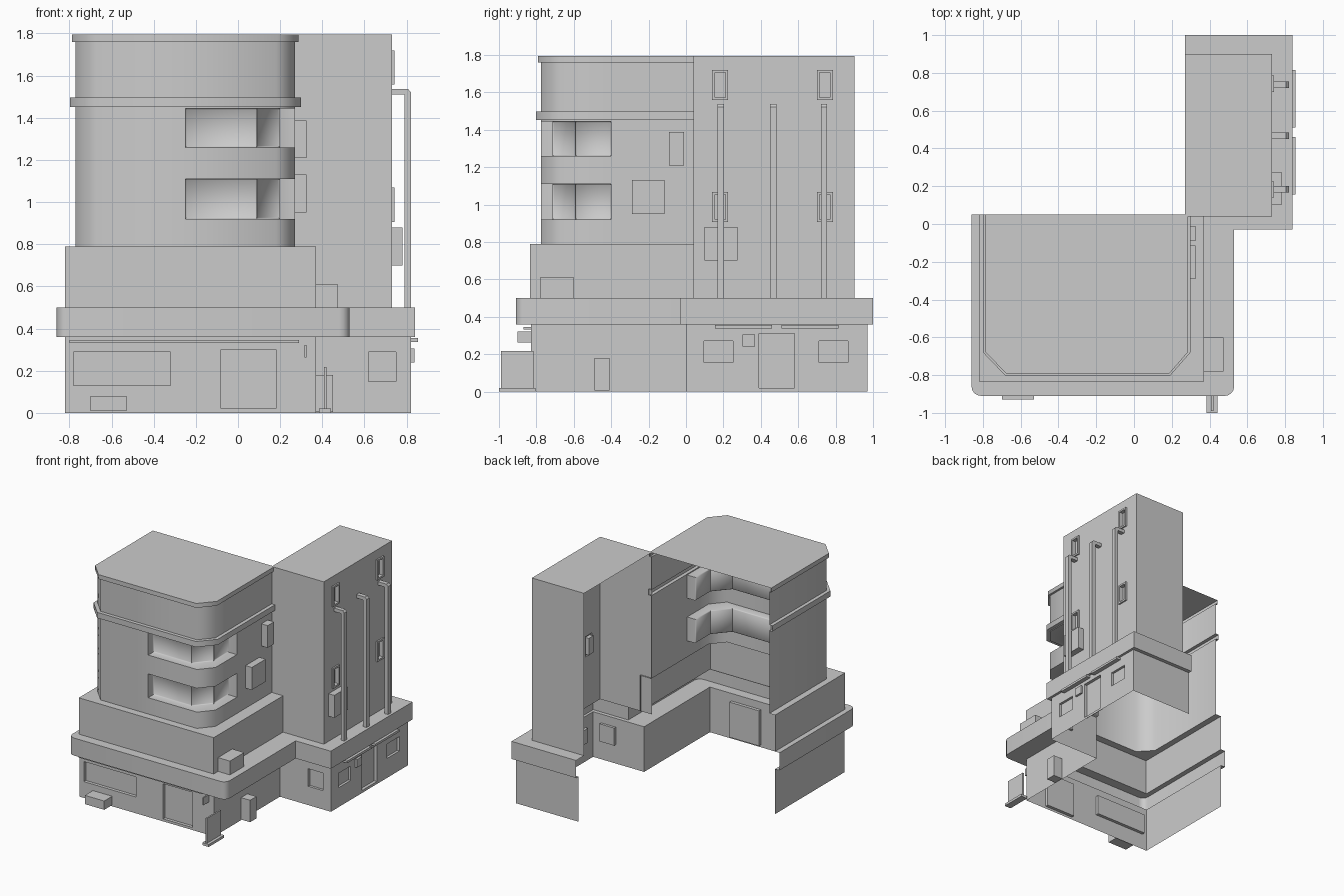
import bpy, bmesh
from math import sin, cos, pi, radians
from mathutils import Vector

if "Cube" in bpy.data.objects:
    bpy.data.objects.remove(bpy.data.objects["Cube"])

TOP = 1.795


def make(name, polys, smooth=None, inset=None):
    """Object from polygons given as coordinates; shared corners are merged."""
    bm = bmesh.new()
    seen = {}
    for poly in polys:
        vs = []
        for p in poly:
            k = tuple(round(c, 4) for c in p)
            if k not in seen:
                seen[k] = bm.verts.new(k)
            if seen[k] not in vs:
                vs.append(seen[k])
        if len(vs) > 2 and not bm.faces.get(vs):
            bm.faces.new(vs)
    bm.normal_update()
    if inset:
        fs = [f for f in bm.faces if abs(f.normal.z) < .1 and
              all((round(v.co.x, 3), round(v.co.y, 3)) in inset for v in f.verts)]
        bmesh.ops.inset_individual(bm, faces=fs, thickness=.009, depth=-.008)
    me = bpy.data.meshes.new(name)
    bm.to_mesh(me)
    bm.free()
    ob = bpy.data.objects.new(name, me)
    bpy.context.collection.objects.link(ob)
    if smooth:
        bpy.ops.object.select_all(action='DESELECT')
        ob.select_set(True)
        bpy.context.view_layer.objects.active = ob
        bpy.ops.object.shade_smooth_by_angle(angle=radians(smooth))
    return ob


def loft(rings):
    """Quads between successive (path, z) rings of equal point count."""
    out = []
    for (a, za), (b, zb) in zip(rings, rings[1:]):
        for i in range(len(a) - 1):
            out.append([(*a[i], za), (*a[i + 1], za), (*b[i + 1], zb), (*b[i], zb)])
    return out


def panel(p0, p1, z0, z1, openings=()):
    """Wall sheet with framed recesses (u0, u1, z0, z1, out, frame, depth)."""
    a, b = Vector((*p0, 0)), Vector((*p1, 0))
    d = (b - a).normalized()
    n = d.cross(Vector((0, 0, 1)))
    P = lambda u, z, o=0: tuple(a + d * u + n * o + Vector((0, 0, z)))
    us = sorted({0, (b - a).length, *[v for o in openings for v in o[:2]]})
    zs = sorted({z0, z1, *[v for o in openings for v in o[2:4]]})
    out = []
    for ua, ub in zip(us, us[1:]):
        for za, zb in zip(zs, zs[1:]):
            um, zm = (ua + ub) / 2, (za + zb) / 2
            if not any(o[0] < um < o[1] and o[2] < zm < o[3] for o in openings):
                out.append([P(ua, za), P(ub, za), P(ub, zb), P(ua, zb)])
    for ua, ub, za, zb, pro, w, dep in openings:
        def ring(i, o):
            return [P(ua + i, za + i, o), P(ub - i, za + i, o),
                    P(ub - i, zb - i, o), P(ua + i, zb - i, o)]
        rs = [ring(0, 0), ring(0, pro), ring(w, pro), ring(w, -dep)]
        for r, s in zip(rs, rs[1:]):
            out += [[r[i], r[(i + 1) % 4], s[(i + 1) % 4], s[i]] for i in range(4)]
        out.append(rs[-1])
    return out


def prism(name, pts, y0, y1):
    """Solid from an XZ outline extruded along y."""
    n = len(pts)
    f = [(x, y0, z) for x, z in pts]
    k = [(x, y1, z) for x, z in pts]
    sides = [[f[i], k[i], k[(i + 1) % n], f[(i + 1) % n]] for i in range(n)]
    ob = make(name, [f, k[::-1]] + sides)
    bm = bmesh.new()
    bm.from_mesh(ob.data)
    bmesh.ops.recalc_face_normals(bm, faces=bm.faces)
    bm.to_mesh(ob.data)
    bm.free()


def box(name, x0, x1, y0, y1, z0, z1):
    prism(name, [(x0, z0), (x1, z0), (x1, z1), (x0, z1)], y0, y1)


def corner(x, y, r, a0):
    """Quarter round from angle a0; radius 0 repeats the sharp corner."""
    return [(x + r * cos(a0 + t * pi / 8), y + r * sin(a0 + t * pi / 8)) for t in range(5)]


def base_path(xl, yf, xm, yi, xr, yb, r):
    return ([(xl, .05)] + corner(xl + r, yf + r, r, pi) + corner(xm - r, yf + r, r, 1.5 * pi)
            + [(xm, yi), (xr, yi), (xr, yb), (.27, yb)])


# Ground floor walls with recessed windows and doors
ground = panel((-.82, .05), (-.82, -.83), 0, .36)
ground += panel((-.82, -.83), (.37, -.83), 0, .36,
                [(.04, .50, .13, .29, 0, 0, .025), (.74, 1.0, .02, .30, 0, 0, .025)])
ground += panel((.37, -.83), (.37, 0), 0, .36)
ground += panel((.37, 0), (.82, 0), 0, .36, [(.25, .38, .15, .29, 0, 0, .02)])
ground += panel((.82, 0), (.82, .97), 0, .36,
                [(.095, .25, .155, .27, 0, 0, .02), (.39, .58, .02, .31, 0, 0, .025),
                 (.71, .865, .155, .27, 0, 0, .02)])
ground += panel((.82, .97), (.27, .97), 0, .36)
make("ground_floor", ground)

# Overhanging band between ground floor and upper storeys
g = base_path(-.82, -.83, .37, 0, .82, .97, 0)
b = base_path(-.86, -.91, .53, -.03, .84, 1.0, .05)
s = base_path(-.82, -.83, .37, .04, .73, .90, 0)
make("canopy_band", loft([(g, .36), (b, .36), (b, .5), (s, .5)]), 35)

# Main body: setback storey, chamfered upper walls, wraparound windows, cornices
P = [(-.77, .05), (-.77, -.67), (-.67, -.775), (-.25, -.775), (-.25, -.775),
     (.18, -.775), (.27, -.67), (.27, -.4), (.27, -.4), (.27, .05)]
R = [(-.25, -.715), (.09, -.715), (.2, -.59), (.2, -.4)]
S = [(-.82, .05), (-.82, -.835), (-.82, -.835), (-.25, -.835), (-.25, -.835),
     (.37, -.835), (.37, -.835), (.37, -.4), (.37, -.4), (.37, .05)]
W = P[:4] + R + P[8:]
DIRS = [(-1, 0), (-1, -.4), (-.4, -1), (0, -1), (0, -1),
        (.4, -1), (1, -.4), (1, 0), (1, 0), (1, 0)]


def grow(d):
    return [(x + d * i, y + d * j) for (x, y), (i, j) in zip(P, DIRS)]


rings = [(S, .5), (S, .79), (P, .79)]
for z0, z1 in ((.92, 1.11), (1.26, 1.445)):
    rings += [(P, z0), (W, z0), (W, z1), (P, z1)]
rings += [(P, 1.452), (grow(.028), 1.452), (grow(.028), 1.497), (P, 1.497),
          (P, 1.76), (grow(.017), 1.76), (grow(.017), TOP)]
roof = [[(x, y, TOP) for x, y in grow(.017)]]
make("main_body", loft(rings) + roof, 52, inset=R)

# Rear stair tower, open towards the missing courtyard side
small = [(y - .04, y + .045, z, z + .162, .012, .014, .02)
         for y in (.14, .70) for z in (.906, 1.558)]
cols = [(u + .04, v + .04 - .045, *rest) for u, v, *rest in small]
cols = [(u - .04, u + .045, *rest) for u, v, *rest in cols]
tower = panel((.27, .04), (.73, .04), .5, TOP)
tower += panel((.73, .04), (.73, .90), .5, TOP, [(u + .0, v, *r) for u, v, *r in
               [(y - .04, y + .045, z, z + .162, .012, .014, .02)
                for y in (.14, .70) for z in (.906, 1.558)]])
tower += panel((.73, .90), (.27, .90), .5, TOP)
tower.append([(.27, .04, TOP), (.73, .04, TOP), (.73, .90, TOP), (.27, .90, TOP)])
make("stair_tower", tower)

# Drain pipes with an elbow into the tower wall
for i, y in enumerate((.185, .467, .738)):
    prism(f"drain_pipe_{i}", [(.73, 1.51), (.79, 1.51), (.79, .5), (.82, .5),
                              (.82, 1.522), (.806, 1.537), (.73, 1.537)], y - .017, y + .017)

# Air conditioners and wall boxes
box("tower_ac_unit", .73, .78, .10, .275, .70, .88)
box("upper_wall_box", .27, .325, -.09, -.01, 1.21, 1.387)
box("lower_wall_box", .27, .325, -.29, -.115, .95, 1.13)
box("ledge_ac_unit", .37, .475, -.78, -.60, .50, .61)
box("front_planter", -.70, -.53, -.93, -.83, .01, .08)
box("side_cabinet", .37, .45, -.49, -.41, .005, .18)

# Thin awnings, lamp and signs
box("front_awning", -.80, .29, -.87, -.83, .332, .345)
for i, y in enumerate((.155, .51)):
    box(f"side_awning_{i}", .82, .855, y, y + .305, .337, .355)
box("side_lamp", .82, .837, .303, .37, .24, .305)
box("hanging_sign", .315, .325, -.90, -.83, .263, .322)
box("standing_sign_base", .385, .442, -1.0, -.805, 0, .02)
box("standing_sign_panel", .408, .42, -.99, -.815, .02, .218)
